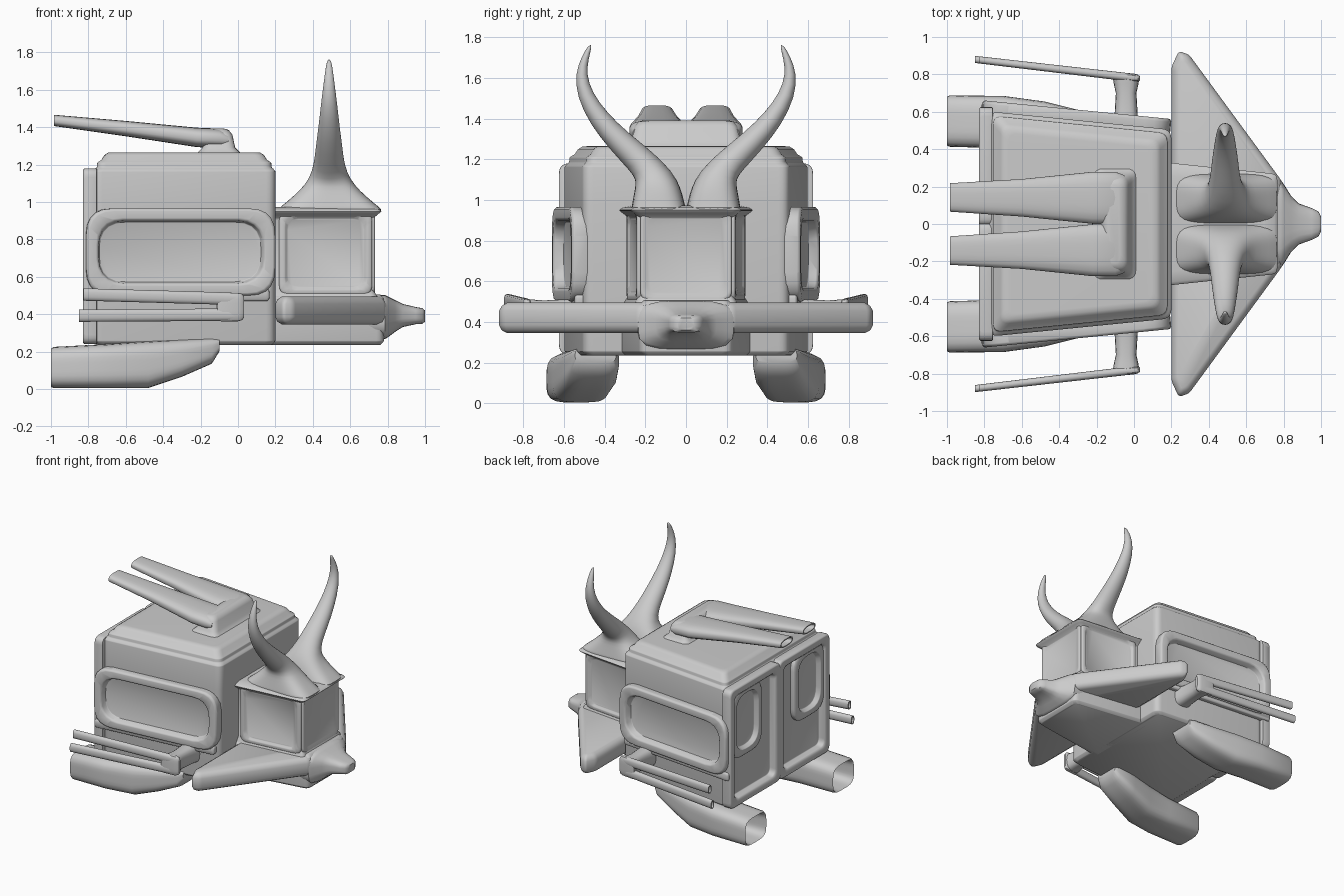
import bpy, bmesh
from math import cos, sin, pi, radians
from mathutils import Vector, Matrix

if "Cube" in bpy.data.objects:
    bpy.data.objects.remove(bpy.data.objects["Cube"])


def finish(name, rings, mirror=False, bevel=0.0, subsurf=0):
    """Skin a list of equal-length rings, cap both ends, add modifiers, smooth."""
    bm = bmesh.new()
    vr = [[bm.verts.new(p) for p in ring] for ring in rings]
    n = len(vr[0])
    for a, b in zip(vr, vr[1:]):
        for i in range(n):
            bm.faces.new((a[i], a[(i + 1) % n], b[(i + 1) % n], b[i]))
    bm.faces.new(vr[0][::-1])
    bm.faces.new(vr[-1])
    bmesh.ops.recalc_face_normals(bm, faces=bm.faces)
    me = bpy.data.meshes.new(name)
    bm.to_mesh(me)
    bm.free()
    ob = bpy.data.objects.new(name, me)
    bpy.context.collection.objects.link(ob)
    if bevel:
        m = ob.modifiers.new("bevel", 'BEVEL')
        m.width, m.segments, m.limit_method, m.angle_limit = bevel, 2, 'ANGLE', radians(40)
    if subsurf:
        m = ob.modifiers.new("subsurf", 'SUBSURF')
        m.levels = m.render_levels = subsurf
    if mirror:
        m = ob.modifiers.new("mirror", 'MIRROR')
        m.use_axis = (False, True, False)
        m.use_mirror_merge = False
    bpy.ops.object.select_all(action='DESELECT')
    ob.select_set(True)
    bpy.context.view_layer.objects.active = ob
    bpy.ops.object.convert(target='MESH')
    bpy.ops.object.shade_smooth_by_angle(angle=radians(38))
    return ob


def inset(poly, d):
    """Move every edge of a convex CCW polygon inwards by d."""
    out, n = [], len(poly)
    for i in range(n):
        p0, p, p1 = (Vector(poly[(i + k) % n]) for k in (-1, 0, 1))
        e0, e1 = (p - p0).normalized(), (p1 - p).normalized()
        n0, n1 = Vector((-e0.y, e0.x)), Vector((-e1.y, e1.x))
        out.append(p + (n0 + n1) * (d / (1 + n0.dot(n1))))
    return out


def rounded(poly, r, seg=5):
    pts, n = [], len(poly)
    for i in range(n):
        p0, p, p1 = (Vector(poly[(i + k) % n]) for k in (-1, 0, 1))
        a = p + (p0 - p).normalized() * min(r, (p0 - p).length * .45)
        b = p + (p1 - p).normalized() * min(r, (p1 - p).length * .45)
        for k in range(seg + 1):
            t = k / seg
            pts.append(a * (1 - t) ** 2 + p * 2 * t * (1 - t) + b * t * t)
    return pts


def stack(name, poly, levels, r=.04, frame=Matrix(), mirror=False, bevel=.008):
    """Rounded polygon built up through (inset, height) levels."""
    rings = []
    for d, h in levels:
        rings.append([frame @ Vector((p.x, p.y, h)) for p in rounded(inset(poly, d), r)])
    return finish(name, rings, mirror, bevel)


def wall(p, q):
    """Frame of the upright wall through p and q: u runs along it, v is z."""
    d = (Vector(q) - Vector(p)).normalized()
    return Matrix(((d.x, 0, d.y, p[0]), (d.y, 0, -d.x, p[1]), (0, 1, 0, 0), (0, 0, 0, 1)))


def loft(name, secs, n=24, mirror=False, subsurf=0):
    """Superellipse sections: (centre, u, v, power)."""
    rings = []
    for c, u, v, p in secs:
        ring = []
        for i in range(n):
            a = 2 * pi * i / n
            ca, sa = cos(a), sin(a)
            s = (abs(ca) ** p + abs(sa) ** p) ** (-1 / p)
            ring.append(Vector(c) + Vector(u) * ca * s + Vector(v) * sa * s)
        rings.append(ring)
    return finish(name, rings, mirror, 0, subsurf)


def loft_x(name, table, p=4, **kw):
    return loft(name, [((x, y, z), (0, a, 0), (0, 0, b), p) for x, y, z, a, b in table], **kw)


def rect(u0, v0, u1, v1):
    return [(u0, v0), (u1, v0), (u1, v1), (u0, v1)]


# main cabin with stepped roof
stack("cabin_body", [(-.775, -.602), (.2, -.505), (.2, .505), (-.775, .602)],
      [(.02, .235), (0, .255), (0, .98), (.0, 1.165), (.012, 1.178), (.02, 1.185),
       (.022, 1.21), (.045, 1.225), (.06, 1.25), (.08, 1.263), (.105, 1.265)], r=.05)

# side windows with raised frames
side = wall((-.83, -.607), (.2, -.505))
stack("side_window", rect(.015, .5, 1.03, .965),
      [(0, -.03), (0, .044), (.01, .056), (.055, .056), (.065, .046), (.072, .003)],
      r=.14, frame=side, mirror=True, bevel=.005)
# belt strip below the windows
stack("side_belt", rect(.01, .47, 1.0, .535), [(0, -.02), (0, .03), (.01, .038)],
      r=.02, frame=side, mirror=True, bevel=.004)

# rear doors: deep panels with raised window surrounds
rear = wall((-.775, 0), (-.775, -1))
stack("rear_door", rect(-.01, .24, .625, 1.18),
      [(0, -.02), (0, .045), (.008, .055), (.05, .055), (.062, .045), (.07, .003)],
      r=.05, frame=rear, mirror=True, bevel=.005)
stack("rear_window", rect(.2, .6, .58, 1.14),
      [(0, -.01), (0, .03), (.012, .04), (.05, .04), (.062, .005)],
      r=.12, frame=rear, mirror=True, bevel=.004)

# driver cab with brim
stack("cab_body", [(.1, -.29), (.72, -.225), (.72, .225), (.1, .29)],
      [(-.03, .47), (-.022, .5), (0, .535), (0, .91), (-.03, .935), (-.05, .95),
       (-.03, .962), (.02, .972)], r=.035)
stack("cab_side_window", rect(.1, .5, .6, .955),
      [(0, -.02), (0, .01), (.008, .016), (.03, .016), (.045, .002)], r=.06,
      frame=wall((.12, -.288), (.72, -.225)), mirror=True, bevel=.004)
stack("windscreen", rect(-.225, .505, .225, .95),
      [(0, -.02), (0, .006), (.006, .012), (.016, .012), (.034, .002)], r=.05,
      frame=wall((.72, 0), (.72, 1)), bevel=.004)

# front chassis and nose
stack("front_chassis", [(.1, -.33), (.78, -.225), (.78, .225), (.1, .33)],
      [(.02, .235), (0, .255), (0, .485), (.02, .505)], r=.04)
loft_x("nose", [(.7, 0, .385, .24, .12), (.785, 0, .385, .235, .118), (.8, 0, .385, .215, .11),
                (.84, 0, .39, .15, .085), (.88, 0, .393, .11, .062), (.95, 0, .392, .085, .046),
                (.985, 0, .39, .068, .042), (1.0, 0, .39, .04, .03)], p=4)

# swept ram wings
stack("ram_wing", [(.2, .1), (.2, -.84), (.24, -.925), (.295, -.905), (.79, -.23), (.79, .1)],
      [(.035, .345), (.01, .36), (0, .385), (0, .455), (.012, .48), (.035, .495)],
      r=.02, mirror=True)

# horns flaring out of the cab roof: x, y, z, rx, thickness, tilt, power
horn = [(.49, .135, .94, .285, .135, 0, 7), (.49, .135, .96, .28, .133, 0, 6),
        (.49, .136, .995, .235, .126, 0, 4), (.49, .138, 1.06, .16, .112, 0, 3),
        (.49, .155, 1.12, .11, .092, -12, 2.4),
        (.487, .22, 1.19, .083, .073, -40, 2), (.487, .33, 1.29, .072, .061, -45, 2),
        (.487, .43, 1.40, .057, .051, -35, 2), (.487, .5, 1.52, .044, .039, -15, 2),
        (.487, .517, 1.62, .031, .028, 5, 2), (.487, .497, 1.7, .021, .018, 20, 2),
        (.487, .468, 1.765, .01, .008, 25, 2)]
loft("horn", [((x, y, z), (a, 0, 0), (0, b * cos(radians(t)), b * sin(radians(t))), p)
              for x, y, z, a, b, t, p in horn], mirror=True, subsurf=1)

# hollow exhaust pods
loft_x("exhaust_pod", [(-.8, .55, .113, .1, .08), (-.985, .55, .113, .12, .095),
                       (-1.0, .55, .113, .13, .103), (-.985, .55, .115, .137, .11),
                       (-.7, .545, .122, .14, .118), (-.48, .515, .13, .14, .125),
                       (-.3, .475, .165, .135, .1), (-.14, .45, .205, .12, .07),
                       (-.1, .445, .235, .1, .035)], mirror=True, n=32)


# twin side rails on an arm, with hollow rear ends
def rail(name, x_end, z0, z1):
    y = .785 + .095 * (-x_end / .85)
    loft_x(name, [(x_end + .1, y - .012, z1, .012, .022), (x_end, y, z1, .013, .026),
                  (x_end, y, z1, .019, .033), (-.05, .787, z0, .022, .033),
                  (.0, .782, z0, .02, .028)], p=2.8, mirror=True, n=16)


rail("upper_rail", -.825, .483, .505)
rail("lower_rail", -.85, .397, .392)
loft_x("rail_joint", [(-.11, .794, .438, .016, .07), (-.09, .791, .438, .021, .076),
                      (.0, .782, .438, .022, .076), (.022, .78, .438, .018, .07),
                      (.033, .779, .438, .01, .055)], mirror=True)
loft("rail_arm", [((-.042, y, .438), (a, 0, 0), (0, 0, b), 3) for y, a, b in
                  ((.5, .075, .08), (.58, .062, .074), (.7, .055, .068), (.75, .066, .072), (.785, .072, .074))],
     mirror=True)

# twin-pronged roof mount
stack("roof_mount", rect(-.21, -.29, .005, .29),
      [(-.02, 1.25), (0, 1.27), (.02, 1.29), (.035, 1.36), (.055, 1.385), (.08, 1.392)], r=.05)
loft_x("roof_prong", [(-.85, .142, 1.42, .05, .018), (-.985, .142, 1.436, .066, .022),
                      (-.985, .142, 1.436, .076, .03), (-.6, .14, 1.392, .1, .041),
                      (-.22, .14, 1.345, .139, .052), (-.1, .14, 1.34, .139, .052),
                      (-.05, .14, 1.33, .12, .035)], p=3, mirror=True)
